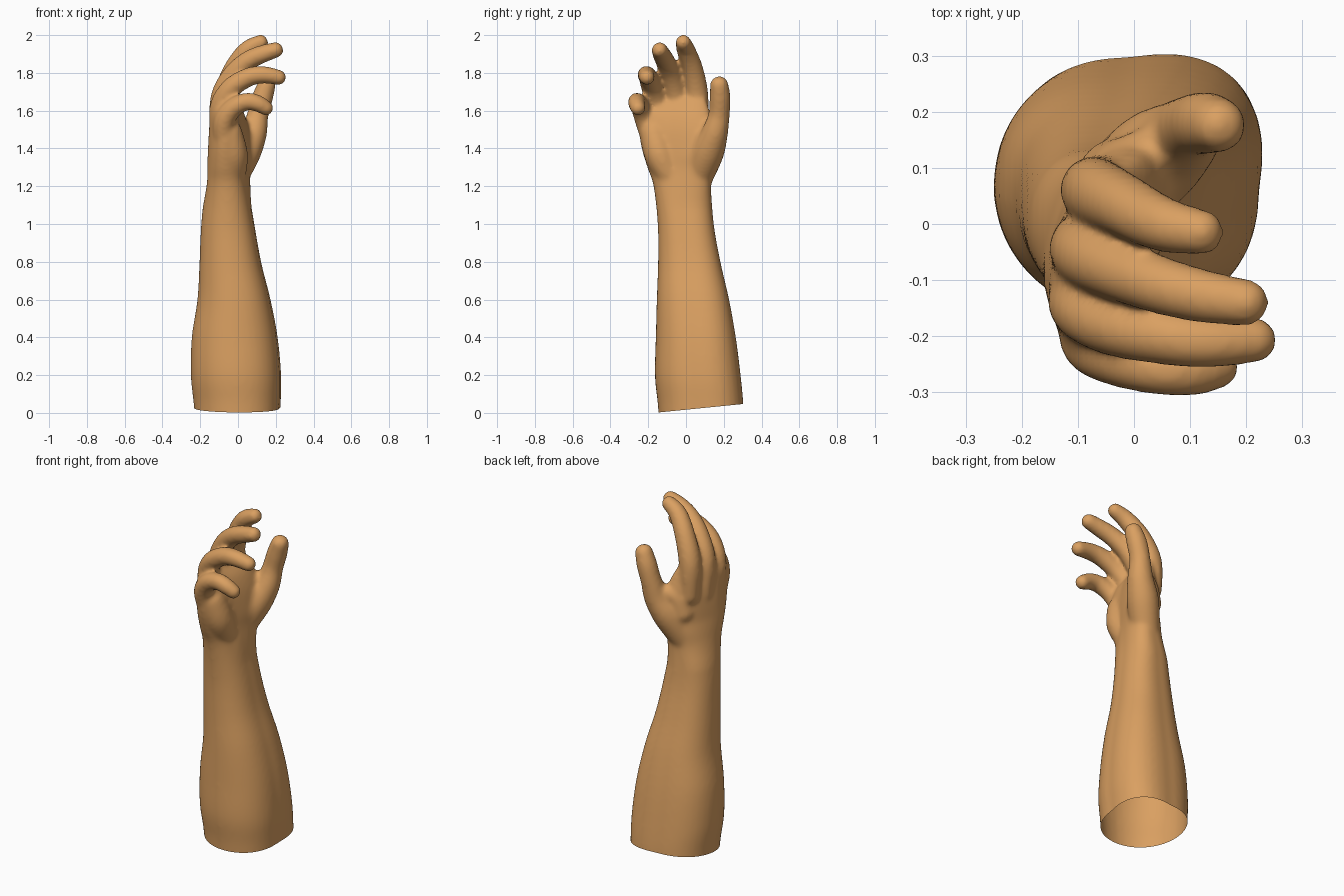
import bpy, bmesh, math
from mathutils import Vector

if "Cube" in bpy.data.objects:
    bpy.data.objects.remove(bpy.data.objects["Cube"])

skin = bpy.data.materials.new("tan skin")
skin.diffuse_color = (0.70, 0.35, 0.12, 1)
skin.use_nodes = True
skin.node_tree.nodes["Principled BSDF"].inputs["Base Color"].default_value = skin.diffuse_color


def catmull(pts, steps):
    """Smooth curve through points of any size."""
    p = [pts[0]] + list(pts) + [pts[-1]]
    out = []
    for i in range(1, len(p) - 2):
        for s in range(steps):
            t = s / steps
            out.append([0.5 * (2 * b + (c - a) * t + (2 * a - 5 * b + 4 * c - d) * t * t
                               + (3 * b - a - 3 * c + d) * t ** 3)
                        for a, b, c, d in zip(*p[i - 1:i + 3])])
    return out + [list(pts[-1])]


def bridge(bm, rings):
    """Skin a closed tube over a list of point rings."""
    rows = [[bm.verts.new(v) for v in r] for r in rings]
    n = len(rows[0])
    for a, b in zip(rows, rows[1:]):
        for i in range(n):
            j = (i + 1) % n
            bm.faces.new((a[i], a[j], b[j], b[i]))
    bm.faces.new(rows[0][::-1])
    bm.faces.new(rows[-1])


def limb(bm, path, n=20):
    """Tapered round tube with domed ends; path holds x, y, z, radius."""
    pts = catmull(path, 6)
    pos = [Vector(p[:3]) for p in pts]
    tan = [(pos[min(i + 1, len(pos) - 1)] - pos[max(i - 1, 0)]).normalized()
           for i in range(len(pos))]
    dome = [math.radians(a) for a in (80, 60, 40, 20)]
    line = [(pos[0] - tan[0] * pts[0][3] * math.sin(a), tan[0], pts[0][3] * math.cos(a)) for a in dome]
    line += [(p, t, q[3]) for p, t, q in zip(pos, tan, pts)]
    line += [(pos[-1] + tan[-1] * pts[-1][3] * math.sin(a), tan[-1], pts[-1][3] * math.cos(a))
             for a in dome[::-1]]
    side, prev, rings = tan[0].orthogonal().normalized(), tan[0], []
    for c, t, r in line:
        side = prev.rotation_difference(t) @ side
        up, prev = t.cross(side), t
        rings.append([c + (side * math.cos(k) + up * math.sin(k)) * (r + 0.004)
                      for k in (2 * math.pi * i / n for i in range(n))])
    bridge(bm, rings)


bm = bmesh.new()

# Forearm and palm: height, x range, y range
sections = [
    (-0.10, -0.225, 0.215, -0.14, 0.30), (0.05, -0.235, 0.220, -0.15, 0.297),
    (0.2, -0.25, 0.222, -0.165, 0.283), (0.4, -0.245, 0.204, -0.16, 0.258),
    (0.6, -0.215, 0.167, -0.155, 0.223), (0.8, -0.204, 0.118, -0.148, 0.178),
    (1.0, -0.195, 0.083, -0.15, 0.143), (1.2, -0.175, 0.05, -0.172, 0.131),
    (1.3, -0.17, 0.035, -0.205, 0.15), (1.4, -0.165, 0.03, -0.235, 0.16),
    (1.5, -0.158, 0.02, -0.25, 0.15), (1.58, -0.15, 0.0, -0.25, 0.13),
    (1.63, -0.14, -0.025, -0.22, 0.115), (1.67, -0.125, -0.05, -0.17, 0.10)]
rings = []
for z, x0, x1, y0, y1 in catmull(sections, 5):
    ring = []
    hand = min(1, max(0, (z - 1.1) / 0.25))
    for i in range(40):
        a = 2 * math.pi * i / 40
        c, s = math.cos(a), math.sin(a)
        skew = c * s * 2 if c * s > 0 else 0
        grow = 1 + skew * (0.12 if s > 0 else -0.06) * (1 - 0.7 * hand)
        x = (x0 + x1) / 2 + grow * (x1 - x0) / 2 * math.copysign(abs(c) ** 0.88, c)
        y = (y0 + y1) / 2 + grow * (y1 - y0) / 2 * math.copysign(abs(s) ** 0.88, s)
        ring.append((x + 0.28 * hand * max(0, y + 0.1), y, z))
    rings.append(ring)
bridge(bm, rings)

# Index, middle, ring and little fingers
limb(bm, [(-0.07, 0.065, 1.50, .05), (-0.068, 0.058, 1.68, .057), (-0.02, 0.035, 1.82, .052),
          (0.05, 0.0, 1.92, .046), (0.122, -0.015, 1.963, .037)])
limb(bm, [(-0.09, -0.03, 1.48, .05), (-0.087, -0.05, 1.66, .057), (-0.03, -0.08, 1.785, .052),
          (0.05, -0.11, 1.862, .048), (0.13, -0.13, 1.90, .044), (0.202, -0.14, 1.922, .038)])
limb(bm, [(-0.09, -0.11, 1.44, .05), (-0.093, -0.145, 1.61, .055), (-0.04, -0.18, 1.715, .051),
          (0.05, -0.2, 1.775, .047), (0.13, -0.21, 1.79, .043), (0.217, -0.207, 1.776, .037)])
limb(bm, [(-0.07, -0.16, 1.38, .05), (-0.075, -0.208, 1.53, .053), (-0.03, -0.238, 1.61, .048),
          (0.045, -0.258, 1.648, .043), (0.105, -0.262, 1.638, .041), (0.15, -0.254, 1.612, .036)])
# Thumb, ball of the thumb, heel of the palm, thumb web
limb(bm, [(-0.03, 0.06, 1.24, .075), (0.035, 0.115, 1.38, .083), (0.083, 0.152, 1.48, .067),
          (0.105, 0.175, 1.58, .053), (0.13, 0.18, 1.67, .052), (0.152, 0.176, 1.737, .045)])
limb(bm, [(-0.03, 0.03, 1.26, .07), (0.0, 0.06, 1.36, .075), (0.01, 0.08, 1.46, .06)])
limb(bm, [(-0.035, -0.09, 1.27, .075), (-0.03, -0.14, 1.37, .078), (-0.05, -0.17, 1.48, .07)])
limb(bm, [(-0.03, 0.08, 1.40, .07), (-0.01, 0.1, 1.48, .055), (0.03, 0.125, 1.51, .045)])

mesh = bpy.data.meshes.new("arm_and_hand")
bm.to_mesh(mesh)
bm.free()
arm = bpy.data.objects.new("arm_and_hand", mesh)
bpy.context.collection.objects.link(arm)

# Fuse all parts into one soft skin
fuse = arm.modifiers.new("fuse", 'REMESH')
fuse.mode = 'VOXEL'
fuse.voxel_size = 0.010
soft = arm.modifiers.new("soften", 'SMOOTH')
soft.factor = 0.5
soft.iterations = 14
bpy.context.view_layer.update()
fused = bpy.data.meshes.new_from_object(arm.evaluated_get(bpy.context.evaluated_depsgraph_get()))
arm.modifiers.clear()

# Open, slanted cut end below the elbow
bm = bmesh.new()
bm.from_mesh(fused)
bmesh.ops.bisect_plane(bm, geom=bm.verts[:] + bm.edges[:] + bm.faces[:], dist=1e-5,
                       plane_co=(0, -0.15, 0.002), plane_no=(0, -0.1, 1), clear_inner=True)
for f in bm.faces:
    f.smooth = True
    f.material_index = 0
bm.to_mesh(fused)
bm.free()
arm.data = fused
fused.materials.clear()
fused.materials.append(skin)
